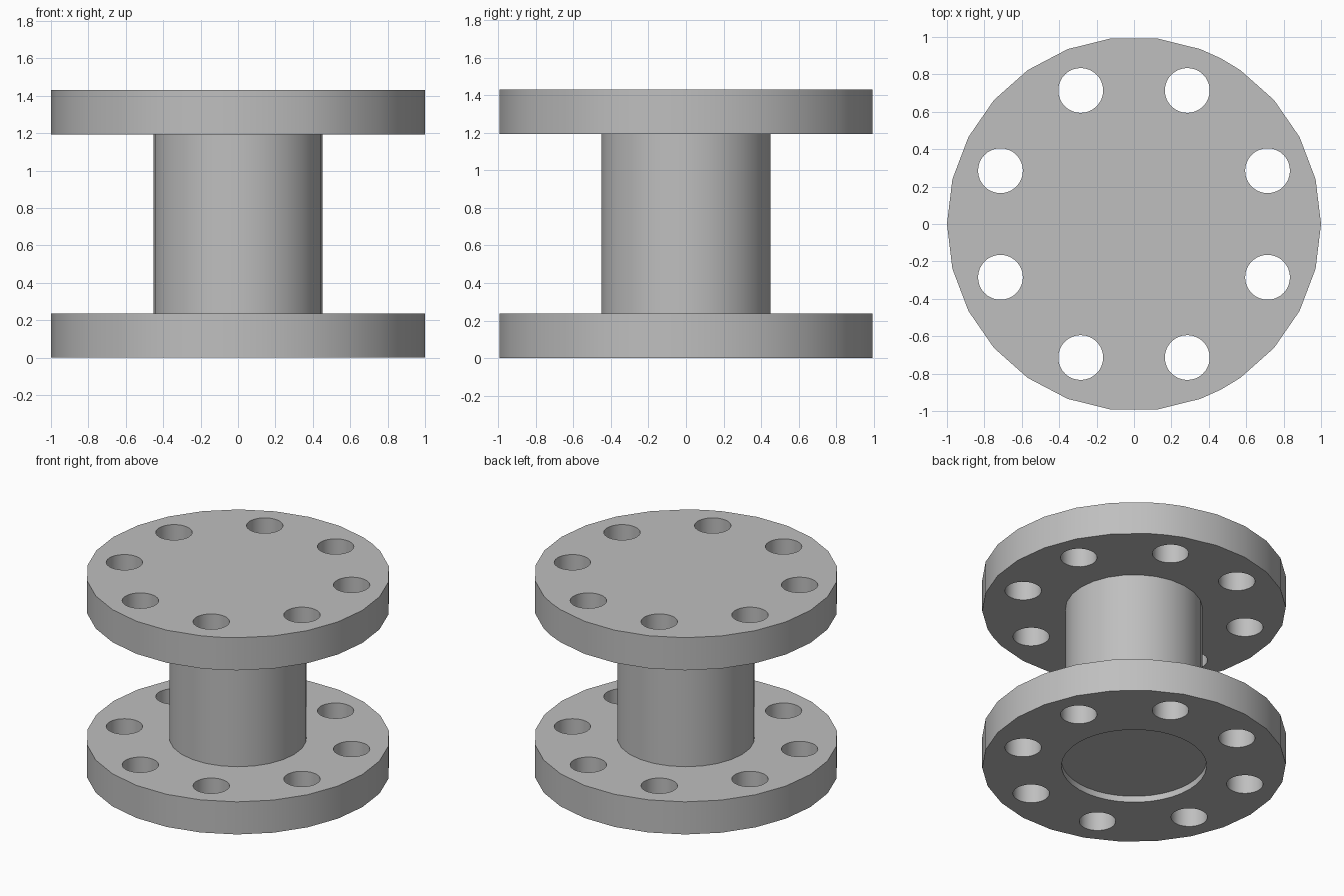
import bpy, bmesh, math

cube = bpy.data.objects.get("Cube")
if cube:
    bpy.data.objects.remove(cube, do_unlink=True)

# Plain grey metal
GREY = (0.52, 0.52, 0.52, 1)
metal = bpy.data.materials.new("grey metal")
metal.use_nodes = True
metal.diffuse_color = GREY
metal.node_tree.nodes["Principled BSDF"].inputs["Base Color"].default_value = GREY

HEIGHT, THICK = 1.43, 0.237
SIDES = 26
SHAFT_RADIUS, RECESS_RADIUS, RECESS_DEPTH = 0.453, 0.478, 0.045
BOLT_RADIUS = 0.12
BOLT_A, BOLT_B = 0.285, 0.714


def even_angles(count):
    return [math.tau * i / count for i in range(count)]


def ring(bm, angles, radius, z, centre=(0, 0)):
    return [bm.verts.new((centre[0] + radius * math.cos(a),
                          centre[1] + radius * math.sin(a), z)) for a in angles]


def wall(bm, low, high):
    for i in range(len(low)):
        j = (i + 1) % len(low)
        bm.faces.new((low[i], low[j], high[j], high[i]))


def cap(bm, loops):
    # Fill the outer loop, leaving the inner loops as holes
    edges = [bm.edges.get((loop[i - 1], loop[i]))
             for loop in loops for i in range(len(loop))]
    bmesh.ops.triangle_fill(bm, edges=edges, use_beauty=True)


def finish(name, bm):
    bmesh.ops.recalc_face_normals(bm, faces=bm.faces)
    mesh = bpy.data.meshes.new(name)
    bm.to_mesh(mesh)
    bm.free()
    obj = bpy.data.objects.new(name, mesh)
    bpy.context.collection.objects.link(obj)
    mesh.materials.append(metal)
    bpy.ops.object.select_all(action='DESELECT')
    obj.select_set(True)
    bpy.context.view_layer.objects.active = obj
    bpy.ops.object.shade_smooth_by_angle(angle=math.radians(30))


def flange(name, z, rim_angles, recessed):
    bm = bmesh.new()
    bolt_centres = [p for sx in (-1, 1) for sy in (-1, 1)
                    for p in ((sx * BOLT_A, sy * BOLT_B), (sx * BOLT_B, sy * BOLT_A))]
    outlines = [(rim_angles, 1.0, (0, 0))]
    outlines += [(even_angles(32), BOLT_RADIUS, c) for c in bolt_centres]
    # Rim and bolt hole walls
    lows, highs = [], []
    for angles, radius, centre in outlines:
        lows.append(ring(bm, angles, radius, z, centre))
        highs.append(ring(bm, angles, radius, z + THICK, centre))
        wall(bm, lows[-1], highs[-1])
    # Shallow round recess underneath
    if recessed:
        mouth = ring(bm, even_angles(40), RECESS_RADIUS, z)
        floor = ring(bm, even_angles(40), RECESS_RADIUS, z + RECESS_DEPTH)
        wall(bm, mouth, floor)
        bm.faces.new(floor)
        lows.append(mouth)
    cap(bm, lows)
    cap(bm, highs)
    finish(name, bm)


# Flanges: the upper rim has one extra corner on each side
rim = even_angles(SIDES)
extra = 4.5 * math.tau / SIDES
flange("bottom_flange", 0, rim, True)
flange("top_flange", HEIGHT - THICK, sorted(rim + [extra, math.tau - extra]), False)

# Shaft between the flanges
bm = bmesh.new()
angles = even_angles(SIDES)
wall(bm, ring(bm, angles, SHAFT_RADIUS, THICK),
     ring(bm, angles, SHAFT_RADIUS, HEIGHT - THICK))
finish("shaft", bm)
